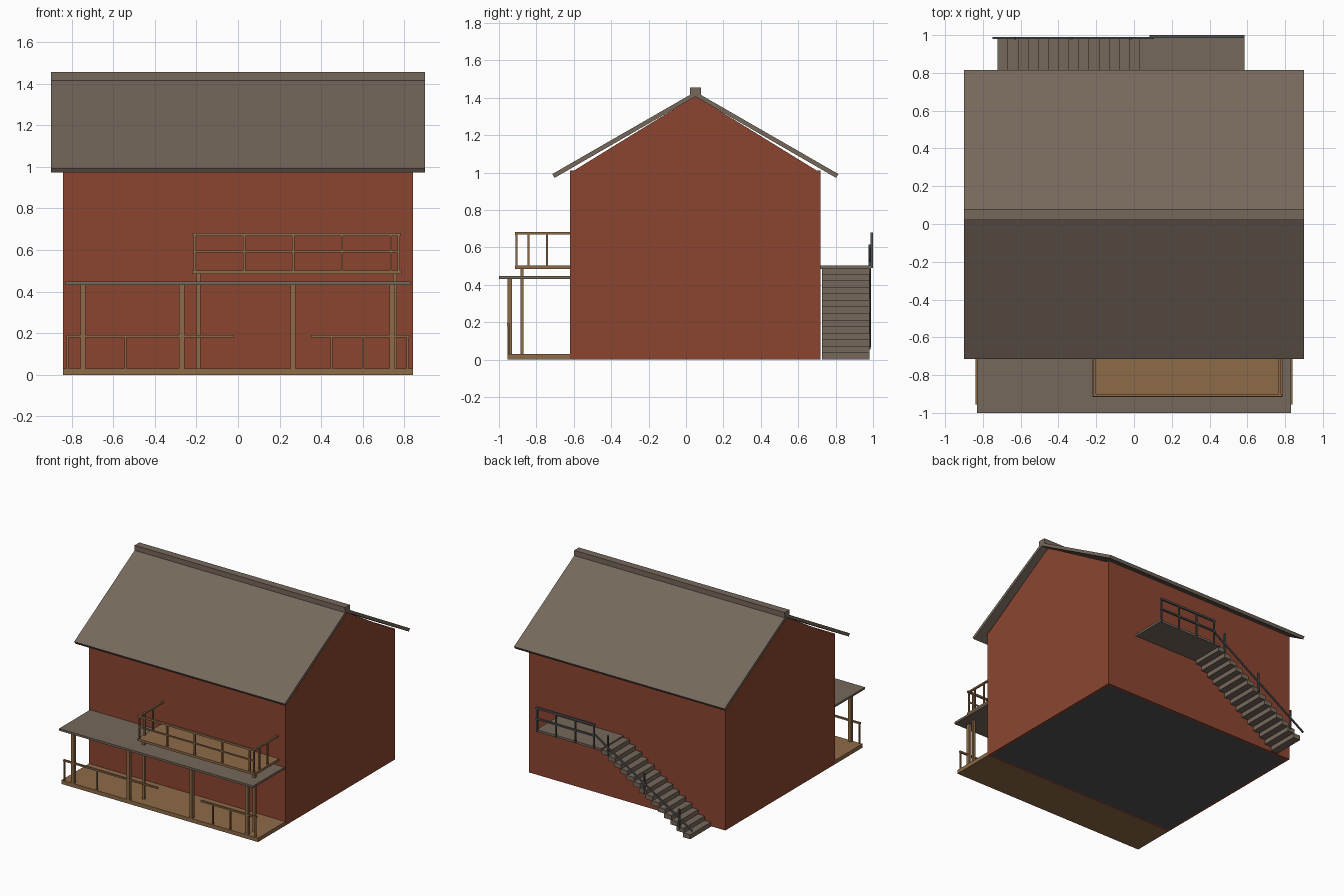
import bpy, bmesh, math
from mathutils import Vector

if "Cube" in bpy.data.objects:
    bpy.data.objects.remove(bpy.data.objects["Cube"])


def material(name, color):
    m = bpy.data.materials.new(name)
    m.diffuse_color = (*color, 1)
    m.use_nodes = True
    m.node_tree.nodes["Principled BSDF"].inputs["Base Color"].default_value = m.diffuse_color
    return m


BRICK = material("red_brick", (0.26, 0.060, 0.030))
ROOF = material("weathered_grey_brown", (0.180, 0.140, 0.105))
WOOD = material("warm_wood", (0.27, 0.145, 0.065))
METAL = material("dark_grey", (0.085, 0.085, 0.092))


def finish(name, bm, *mats):
    bmesh.ops.recalc_face_normals(bm, faces=bm.faces)
    me = bpy.data.meshes.new(name)
    bm.to_mesh(me)
    bm.free()
    for m in mats:
        me.materials.append(m)
    ob = bpy.data.objects.new(name, me)
    bpy.context.collection.objects.link(ob)
    return ob


def box(name, mat, x, y, z):
    """Box given by (min, max) ranges."""
    bm = bmesh.new()
    bmesh.ops.create_cube(bm, size=1)
    for v in bm.verts:
        v.co = Vector([(r[0] + r[1]) / 2 + c * (r[1] - r[0]) for c, r in zip(v.co, (x, y, z))])
    return finish(name, bm, mat)


def post(name, mat, x, y, z0, z1, w):
    return box(name, mat, (x - w / 2, x + w / 2), (y - w / 2, y + w / 2), (z0, z1))


def extrude_yz(profile, x0, x1):
    bm = bmesh.new()
    f = bm.faces.new([bm.verts.new((x0, y, z)) for y, z in profile])
    r = bmesh.ops.extrude_face_region(bm, geom=[f])
    verts = [e for e in r["geom"] if isinstance(e, bmesh.types.BMVert)]
    bmesh.ops.translate(bm, verts=verts, vec=(x1 - x0, 0, 0))
    bmesh.ops.recalc_face_normals(bm, faces=bm.faces)
    return bm


# House body with gables; the underside has an inset dark floor
bm = extrude_yz([(-0.62, 0), (0.72, 0), (0.72, 1.01), (0.70, 1.01), (0.05, 1.41),
                 (-0.60, 1.01), (-0.62, 1.01)], -0.84, 0.84)
bottom = [f for f in bm.faces if f.normal.z < -0.9]
bmesh.ops.inset_region(bm, faces=bottom, thickness=0.025)
for f in bottom:
    f.material_index = 1
finish("house_walls", bm, BRICK, METAL)

# Roof slopes and ridge cap
for side, label in ((-1, "front"), (1, "back")):
    prof = [(0.05, 1.432), (0.05, 1.406), (0.05 + side * 0.752, 0.972), (0.05 + side * 0.765, 0.992)]
    finish(label + "_roof_slope", extrude_yz(prof, -0.90, 0.90), ROOF)
box("ridge_cap", ROOF, (-0.90, 0.90), (0.022, 0.080), (1.41, 1.455))

# Porch: deck, roof, posts and railings
box("porch_deck", WOOD, (-0.84, 0.84), (-0.955, -0.62), (0, 0.03))
box("porch_roof", ROOF, (-0.83, 0.83), (-1.0, -0.62), (0.432, 0.448))
for x in (-0.745, -0.27, 0.265, 0.74):
    post("porch_post", WOOD, x, -0.943, 0.03, 0.432, 0.025)
for x0, x1 in ((-0.825, -0.02), (0.35, 0.825)):
    box("porch_rail", WOOD, (x0, x1), (-0.957, -0.943), (0.18, 0.192))
for x in (-0.82, -0.54, 0.45, 0.60, 0.815):
    post("porch_baluster", WOOD, x, -0.948, 0.03, 0.182, 0.010)

# Balcony: floor, supports and railings
box("balcony_floor", WOOD, (-0.22, 0.785), (-0.915, -0.62), (0.484, 0.502))
for x in (-0.19, 0.755):
    post("balcony_support", WOOD, x, -0.877, 0.03, 0.486, 0.018)
for x in (-0.208, 0.03, 0.265, 0.50, 0.735):
    post("balcony_baluster", WOOD, x, -0.907, 0.50, 0.67, 0.011)
box("balcony_top_rail", WOOD, (-0.218, 0.783), (-0.914, -0.900), (0.667, 0.682))
box("balcony_mid_rail", WOOD, (-0.212, 0.775), (-0.911, -0.903), (0.587, 0.597))
for x in (-0.208, 0.772):
    box("balcony_side_rail", WOOD, (x - 0.007, x + 0.007), (-0.914, -0.62), (0.668, 0.681))
    for y in (-0.907, -0.842, -0.742):
        post("balcony_side_baluster", WOOD, x, y, 0.50, 0.67, 0.011)

# Back staircase: landing and separate steps climbing toward +x
box("stair_landing", ROOF, (0.03, 0.585), (0.72, 0.99), (0.485, 0.502))
STEPS, RUN, RISE = 14, 0.0536, 0.035
for i in range(STEPS):
    x = -0.722 + i * RUN
    box("stair_step", ROOF, (x, x + RUN + 0.008), (0.728, 0.98), (i * RISE, (i + 1) * RISE))

# Landing railing
for z0, z1 in ((0.665, 0.68), (0.583, 0.595)):
    box("landing_rail", METAL, (0.083, 0.585), (0.986, 1.0), (z0, z1))
for x in (0.09, 0.25, 0.415, 0.577):
    post("landing_baluster", METAL, x, 0.993, 0.49, 0.67, 0.011)

# Sloping handrail and its posts
a, b = Vector((-0.745, 0.985, 0.07)), Vector((0.10, 0.985, 0.60))
rail = box("stair_handrail", METAL, (-(b - a).length / 2, (b - a).length / 2), (-0.005, 0.005), (-0.006, 0.006))
rail.location = (a + b) / 2
rail.rotation_euler.y = -math.atan2(b.z - a.z, b.x - a.x)
for x, z in ((-0.02, 0.46), (-0.33, 0.25), (-0.63, 0.055)):
    post("stair_rail_post", METAL, x, 0.982, z, z + 0.155, 0.011)
